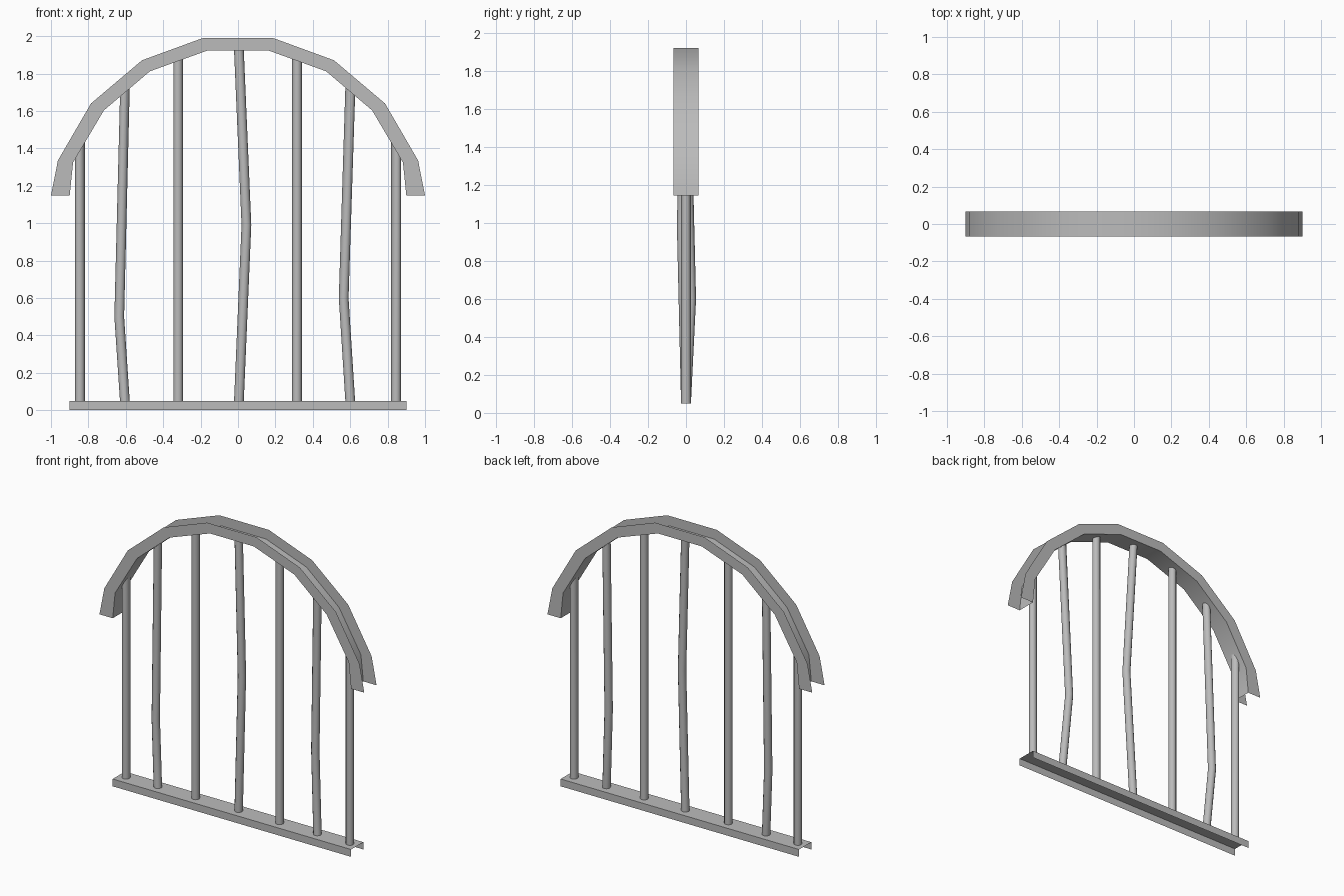
import bpy
import math

if "Cube" in bpy.data.objects:
    bpy.data.objects.remove(bpy.data.objects["Cube"], do_unlink=True)

grey = bpy.data.materials.new("grey metal")
grey.use_nodes = True
grey.diffuse_color = (0.5, 0.5, 0.5, 1)
grey.node_tree.nodes["Principled BSDF"].inputs["Base Color"].default_value = (0.5, 0.5, 0.5, 1)

HALF_DEPTH = 0.066
ROD_RADIUS = 0.026
ROD_SIDES = 12
BASE_TOP = 0.05


def make_object(name, verts, faces):
    mesh = bpy.data.meshes.new(name)
    mesh.from_pydata(verts, [], faces)
    mesh.materials.append(grey)
    obj = bpy.data.objects.new(name, mesh)
    bpy.context.collection.objects.link(obj)
    bpy.ops.object.select_all(action="DESELECT")
    obj.select_set(True)
    bpy.context.view_layer.objects.active = obj
    bpy.ops.object.shade_smooth_by_angle(angle=math.radians(35))
    return obj


def mirrored(half):
    return half + [(-x, z) for x, z in reversed(half)]


def channel(name, lip, web):
    """Open sheet channel: a web with a flange along its front and back."""
    verts, faces = [], []
    for (lx, lz), (wx, wz) in zip(lip, web):
        verts += [(lx, -HALF_DEPTH, lz), (wx, -HALF_DEPTH, wz),
                  (wx, HALF_DEPTH, wz), (lx, HALF_DEPTH, lz)]
    for i in range(len(web) - 1):
        for j in range(3):
            a = i * 4 + j
            faces.append((a, a + 4, a + 5, a + 1))
    return make_object(name, verts, faces)


# Arch channel, open outwards
arch_lip = mirrored([(-1, 1.147), (-0.963, 1.335), (-0.786, 1.64), (-0.513, 1.871), (-0.187, 1.99)])
arch_web = mirrored([(-0.9, 1.147), (-0.882, 1.324), (-0.717, 1.603), (-0.471, 1.812), (-0.166, 1.922)])
channel("arch_channel", arch_lip, arch_web)

# Base channel, open downwards
channel("base_channel", [(0.9, 0), (-0.9, 0)], [(0.9, BASE_TOP), (-0.9, BASE_TOP)])


def web_height(x):
    for (x0, z0), (x1, z1) in zip(arch_web, arch_web[1:]):
        if x0 <= x <= x1:
            return z0 + (z1 - z0) * (x - x0) / (x1 - x0)
    return arch_web[0][1]


def rod(name, x, bend=None):
    """Round bar from base to arch, its top trimmed to the arch web."""
    rings = [(x, 0, BASE_TOP)] + ([bend] if bend else []) + [(x, 0, None)]
    verts, faces = [], []
    for cx, cy, cz in rings:
        for k in range(ROD_SIDES):
            a = math.tau * k / ROD_SIDES
            vx = cx + ROD_RADIUS * math.cos(a)
            vy = cy + ROD_RADIUS * math.sin(a)
            verts.append((vx, vy, web_height(vx) if cz is None else cz))
    for i in range(len(rings) - 1):
        for k in range(ROD_SIDES):
            a, b = i * ROD_SIDES + k, i * ROD_SIDES + (k + 1) % ROD_SIDES
            faces.append((a, b, b + ROD_SIDES, a + ROD_SIDES))
    return make_object(name, verts, faces)


# Straight bars
rod("outer_bar_right", -0.845)
rod("inner_bar_right", -0.32)
rod("inner_bar_left", 0.315)
rod("outer_bar_left", 0.845)

# Bent bars
rod("bent_bar_right", -0.605, (-0.635, 0.02, 0.5))
rod("bent_bar_middle", 0.005, (0.045, -0.022, 0.99))
rod("bent_bar_left", 0.6, (0.565, 0.027, 0.6))
